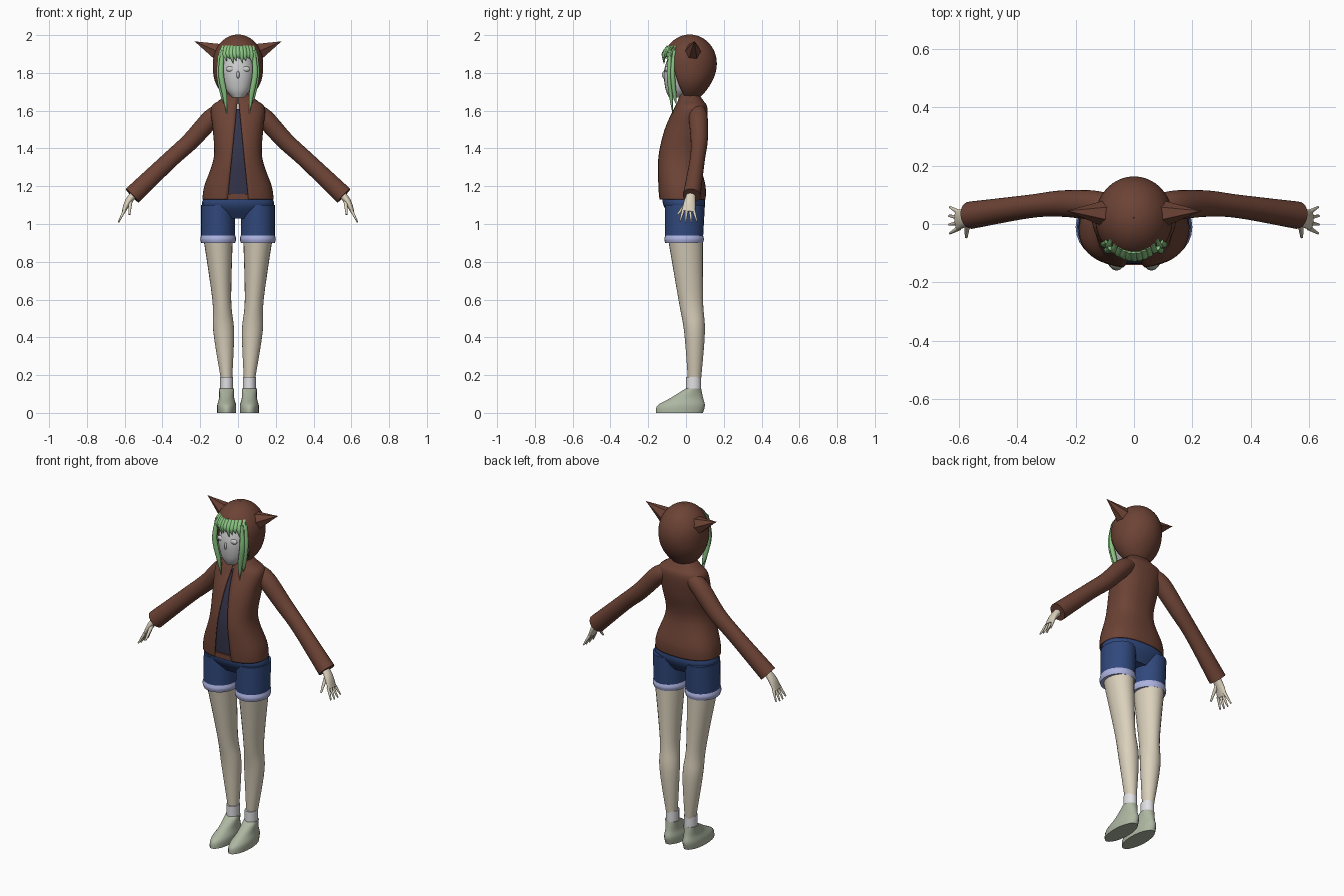
import bpy, bmesh, math
from mathutils import Vector

if "Cube" in bpy.data.objects:
    bpy.data.objects.remove(bpy.data.objects["Cube"], do_unlink=True)


def material(name, red, green, blue):
    made = bpy.data.materials.new(name)
    made.use_nodes = True
    colour = (red, green, blue, 1)
    made.diffuse_color = colour
    made.node_tree.nodes["Principled BSDF"].inputs["Base Color"].default_value = colour
    return made


BROWN = material("brown_cloth", .15, .055, .035)
DENIM = material("blue_denim", .03, .065, .2)
CUFF = material("lavender_cuff", .42, .45, .75)
SKIN = material("cream_skin", .7, .63, .5)
FACE = material("pale_grey_face", .6, .6, .6)
HAIR = material("green_hair", .25, .55, .22)
SHIRT = material("dark_navy_shirt", .035, .035, .07)
SHOE = material("sage_shoe", .42, .47, .36)
SOCK = material("white_sock", .75, .75, .78)


def finish(name, bm, mat, mirror=False, thickness=0):
    bmesh.ops.remove_doubles(bm, verts=bm.verts, dist=.0001)
    bmesh.ops.recalc_face_normals(bm, faces=bm.faces)
    mesh = bpy.data.meshes.new(name)
    bm.to_mesh(mesh)
    bm.free()
    mesh.materials.append(mat)
    part = bpy.data.objects.new(name, mesh)
    bpy.context.collection.objects.link(part)
    bpy.ops.object.select_all(action='DESELECT')
    part.select_set(True)
    bpy.context.view_layer.objects.active = part
    bpy.ops.object.shade_smooth_by_angle(angle=math.radians(45))
    if thickness:
        solid = part.modifiers.new("Thickness", 'SOLIDIFY')
        solid.thickness, solid.offset = thickness, 0
    if mirror:
        part.modifiers.new("Mirror", 'MIRROR').use_mirror_merge = False


def spline(keys, steps):
    """Smooth curve through key tuples of any length."""
    padded = [keys[0], *keys, keys[-1]]
    result = []
    for i in range(len(keys) - 1):
        for step in range(steps):
            t = step / steps
            result.append([b + t / 2 * (c - a + t * (2*a - 5*b + 4*c - d + t * (3*(b - c) + d - a)))
                           for a, b, c, d in zip(*padded[i:i + 4])])
    return result + [list(keys[-1])]


def squared(value, power):
    return math.copysign(abs(value) ** (2 / power), value)


def sweep(name, keys, mat, follow=True, power=2, gap=False, cap=True,
          sides=24, steps=5, mirror=False, thickness=0):
    """Skin rings of (x, y, z, half width, half depth, front opening)."""
    rings = spline([tuple(key) + (0,) * (6 - len(key)) for key in keys], steps)
    bm = bmesh.new()
    loops = []
    for i, (x, y, z, width, depth, opening) in enumerate(rings):
        centre = Vector((x, y, z))
        width, depth = max(width, .001), max(depth, .001)
        across, forward = Vector((1, 0, 0)), Vector((0, -1, 0))
        if follow:
            before, after = rings[max(i - 1, 0)], rings[min(i + 1, len(rings) - 1)]
            tangent = (Vector(after[:3]) - Vector(before[:3])).normalized()
            across = Vector((0, 1, 0)).cross(tangent).normalized()
            forward = tangent.cross(across)
        start = math.asin(min(max(opening, 0) / width, 1) ** (power / 2))
        loop = []
        for j in range(sides + gap):
            angle = start + 2 * (math.pi - start) * j / sides
            loop.append(bm.verts.new(centre + across * width * squared(math.sin(angle), power)
                                     + forward * depth * squared(math.cos(angle), power)))
        loops.append(loop)
    for lower, upper in zip(loops, loops[1:]):
        for j in range(sides):
            k = (j + 1) % len(lower)
            bm.faces.new((lower[j], lower[k], upper[k], upper[j]))
    if cap:
        bm.faces.new(loops[0])
        bm.faces.new(loops[-1])
    finish(name, bm, mat, mirror, thickness)


def stack(name, rows, mat, offset=0, slant=0, **options):
    """Level rings given as (z, half width, front y, back y, opening)."""
    keys = [(offset + slant * z, (front + back) / 2, z, width, (back - front) / 2, *opening)
            for z, width, front, back, *opening in rows]
    sweep(name, keys, mat, follow=False, mirror=offset > 0, **options)


def ball(name, centre, size, mat, mirror=False):
    bm = bmesh.new()
    bmesh.ops.create_uvsphere(bm, u_segments=20, v_segments=12, radius=1)
    bmesh.ops.scale(bm, vec=size, verts=bm.verts)
    bmesh.ops.translate(bm, vec=centre, verts=bm.verts)
    finish(name, bm, mat, mirror)


# Shoes, socks and legs
stack("shoes", [(0, .05, -.16, .09), (.04, .05, -.15, .1), (.08, .04, -.08, .09),
                (.13, .04, 0, .08)], SHOE, offset=.06)
stack("socks", [(.1, .034, 0, .08), (.19, .034, 0, .08)], SOCK, offset=.06)
stack("legs", [(.18, .03, .01, .08), (.43, .055, -.01, .1), (.6, .05, -.04, .09),
               (.95, .08, -.1, .09)], SKIN, offset=.05, slant=.06)

# Shorts with turned-up cuffs
stack("shorts_legs", [(.92, .09, -.11, .09), (1.1, .09, -.11, .1)], DENIM, offset=.105)
stack("shorts_hips", [(1.03, .11, -.07, .06), (1.1, .19, -.12, .1),
                      (1.17, .16, -.12, .09)], DENIM, power=2.3)
stack("shorts_cuffs", [(.9, .09, -.11, .09), (.92, .095, -.115, .095),
                       (.94, .09, -.11, .09)], CUFF, offset=.105)

# Jacket body, open down the front, over a shirt
torso = [(1.13, .185, -.14, .1), (1.2, .175, -.145, .1), (1.35, .125, -.145, .07),
         (1.5, .13, -.11, .1), (1.61, .14, -.06, .11), (1.65, .1, -.04, .09),
         (1.69, .05, -.03, .06)]
stack("jacket_body", [(*row, max(0, 1.65 - row[0]) / 10 + .003) for row in torso], BROWN,
      power=2.4, gap=True, cap=False, sides=48, thickness=.007)
stack("shirt", [(z, width - .012, front + .01, back - .012)
                for z, width, front, back in torso[:-2]], SHIRT, power=2.4, sides=40)
stack("jacket_tab", [(1.13, .06, -.14, -.1), (1.16, .06, -.14, -.1)], BROWN, power=5)
stack("neck", [(1.6, .045, -.02, .05), (1.75, .045, -.02, .05)], SKIN)

# Sleeves
sweep("sleeves", [(.08, .06, 1.6, .04, .04), (.14, .065, 1.56, .05, .05),
                  (.25, .07, 1.44, .047, .045), (.36, .06, 1.34, .045, .04),
                  (.56, .03, 1.15, .05, .047)], BROWN, mirror=True)

# Hands: palm, four fingers and a thumb
sweep("palms", [(.54, .03, 1.17, .02, .02), (.58, .02, 1.12, .018, .03),
                (.606, .013, 1.065, .01, .036)], SKIN, mirror=True)
for i, finger in enumerate(("index", "middle", "ring", "little")):
    y = .018 * i - .014
    spread = .012 * (i - 1.5)
    reach = .07 - .006 * abs(i - 1.5)
    sweep(finger + "_fingers", [(.6, y, 1.075, .009, .009),
                                (.6 + reach / 2, y + spread, 1.075 - reach, .004, .004)],
          SKIN, mirror=True, sides=10)
sweep("thumbs", [(.57, .01, 1.12, .012, .012), (.575, -.045, 1.05, .005, .005)],
      SKIN, mirror=True, sides=10)

# Head with simple features
stack("face", [(1.67, .03, -.09, -.02), (1.72, .07, -.11, .04), (1.82, .09, -.115, .09),
               (1.94, .07, -.07, .08)], FACE, power=2.2)
ball("nose", (0, -.113, 1.79), (.008, .014, .022), FACE)
ball("closed_eyes", (.04, -.1, 1.82), (.024, .012, .015), FACE, mirror=True)

# Hood: a dome above, tapering to the collar below, with an arched opening
brow, crown, collar, arch = 1.85, .15, .18, .29
hood = []
for i in range(25):
    turn = i / 12 - 1
    if turn < 0:
        z, width, depth = brow + collar * turn, .13 + .075 * turn ** 3, .14 - .09 * turn ** 2
    else:
        swing = turn * math.pi / 2
        z = brow + crown * math.sin(swing)
        width, depth = .13 * math.cos(swing), .14 * math.cos(swing)
    rise = (z - brow + collar + .02) / arch
    opening = .105 * math.sqrt(math.sin(math.pi * rise)) if rise < 1 else 0
    hood.append((z, width, .02 - depth, .02 + depth, opening))
stack("hood", hood, BROWN, gap=True, cap=False, sides=48, steps=2, thickness=.006)
sweep("hood_ears", [(.09, .035, 1.905, .057, .05), (.23, .045, 1.967, 0, 0)],
      BROWN, mirror=True, sides=6)

# Fringe of pointed strands
for i in range(11):
    x = (i - 5) * .017
    depth = 6 * x * x - .12
    tip = 1.85 + .012 * (i % 3)
    sweep(f"fringe_strand_{i + 1}", [(x * .85, depth + .025, 1.94, .013, .008),
                                     (x, depth, 1.9, .014, .009),
                                     (x + .008, depth, tip, 0, 0)], HAIR, sides=8)

# Locks hanging from both sides of the hood opening
for name, x, y, bottom in (("long_locks", .09, -.08, 1.58), ("short_locks", .1, -.06, 1.63)):
    sweep(name, [(x - .01, y, 1.92, .01, .01), (x, y - .01, 1.8, .015, .012),
                 (x - .02, y, 1.68, .013, .01), (x - .03, y + .01, bottom, 0, 0)],
          HAIR, mirror=True, sides=10)
